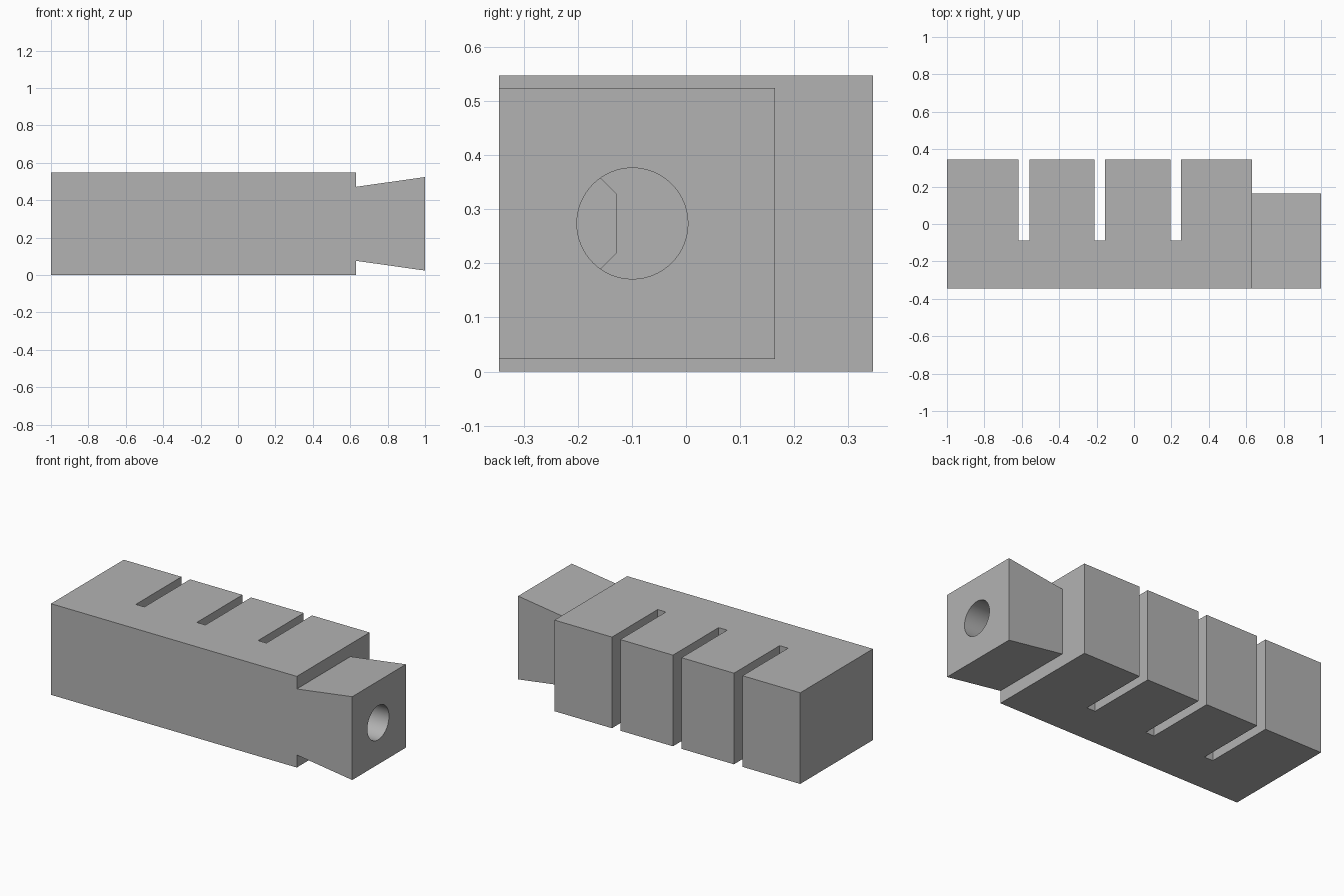
import bpy, bmesh, math
from mathutils import Vector

cube = bpy.data.objects.get("Cube")
if cube:
    bpy.data.objects.remove(cube, do_unlink=True)

mat = bpy.data.materials.new("mid_grey")
mat.use_nodes = True
GREY = (0.45, 0.45, 0.45, 1)
mat.diffuse_color = GREY
mat.node_tree.nodes["Principled BSDF"].inputs["Base Color"].default_value = GREY

FRONT, BACK, HEIGHT = -0.345, 0.345, 0.547
MID = HEIGHT / 2
SHOULDER = 0.632
WALL = 0.04
SLOT_FLOOR = -0.088
SLOTS = [(-0.617, -0.56), (-0.212, -0.155), (0.195, 0.25)]


def prism(name, profile, axis, lo, hi):
    """Extrude a closed 2D profile along an axis; profile holds the other two axes in order."""
    bm = bmesh.new()
    verts = []
    for a, b in profile:
        co = [a, b]
        co.insert(axis, lo)
        verts.append(bm.verts.new(co))
    face = bm.faces.new(verts)
    ext = bmesh.ops.extrude_face_region(bm, geom=[face])
    shift = Vector((0, 0, 0))
    shift[axis] = hi - lo
    bmesh.ops.translate(bm, vec=shift, verts=[v for v in ext["geom"] if isinstance(v, bmesh.types.BMVert)])
    bmesh.ops.recalc_face_normals(bm, faces=bm.faces)
    mesh = bpy.data.meshes.new(name)
    bm.to_mesh(mesh)
    bm.free()
    obj = bpy.data.objects.new(name, mesh)
    bpy.context.collection.objects.link(obj)
    mesh.materials.append(mat)
    return obj


def combine(target, tool, operation):
    """Apply a boolean and discard its tool."""
    bpy.context.view_layer.objects.active = target
    mod = target.modifiers.new(operation, 'BOOLEAN')
    mod.operation = operation
    mod.solver = 'EXACT'
    mod.object = tool
    bpy.ops.object.modifier_apply(modifier=mod.name)
    bpy.data.objects.remove(tool, do_unlink=True)


def rect(a0, a1, b0, b1):
    return [(a0, b0), (a1, b0), (a1, b1), (a0, b1)]


# Comb-shaped body with slots open to the back
outline = [(SHOULDER, FRONT), (-1, FRONT), (-1, BACK)]
for x0, x1 in SLOTS:
    outline += [(x0, BACK), (x0, SLOT_FLOOR), (x1, SLOT_FLOOR), (x1, BACK)]
outline.append((SHOULDER, BACK))
body = prism("segmented_body", outline, 2, 0, HEIGHT)

# Flared connector, tapering on into the body
taper = (0.25 - 0.198) / (1 - SHOULDER)
root = SHOULDER - 0.02
half = 0.25 - taper * (1 - root)
neck = prism("flared_connector", [(root, MID - half), (1, MID - 0.25),
                                  (1, MID + 0.25), (root, MID + half)], 1, FRONT, 0.164)
combine(body, neck, 'UNION')

# Hollow chamber in each segment
edges = [-1] + [x for slot in SLOTS for x in slot] + [SHOULDER]
for x0, x1 in zip(edges[::2], edges[1::2]):
    chamber = prism("chamber_cutter", rect(x0 + WALL, x1 - WALL, FRONT + WALL, BACK - WALL),
                    2, WALL, HEIGHT - WALL)
    combine(body, chamber, 'DIFFERENCE')

# Chamfered channel linking the chambers
top, low, flat, chamfer = SLOT_FLOOR - WALL, FRONT + WALL, 0.054, 0.05
wide = flat + chamfer
channel = prism("channel_cutter", [(low, MID - wide), (top - chamfer, MID - wide), (top, MID - flat),
                                   (top, MID + flat), (top - chamfer, MID + wide), (low, MID + wide)],
                0, -0.9, 0.5)
combine(body, channel, 'DIFFERENCE')

# Round inlet bore through the connector
SIDES = 64
ring = [(-0.099 + 0.1025 * math.cos(2 * math.pi * i / SIDES),
         MID + 0.1025 * math.sin(2 * math.pi * i / SIDES)) for i in range(SIDES)]
combine(body, prism("bore_cutter", ring, 0, 0.5, 1.1), 'DIFFERENCE')

# Smooth the bore, keep the hard edges
bpy.ops.object.select_all(action='DESELECT')
body.select_set(True)
bpy.context.view_layer.objects.active = body
bpy.ops.object.shade_smooth_by_angle(angle=math.radians(30))
